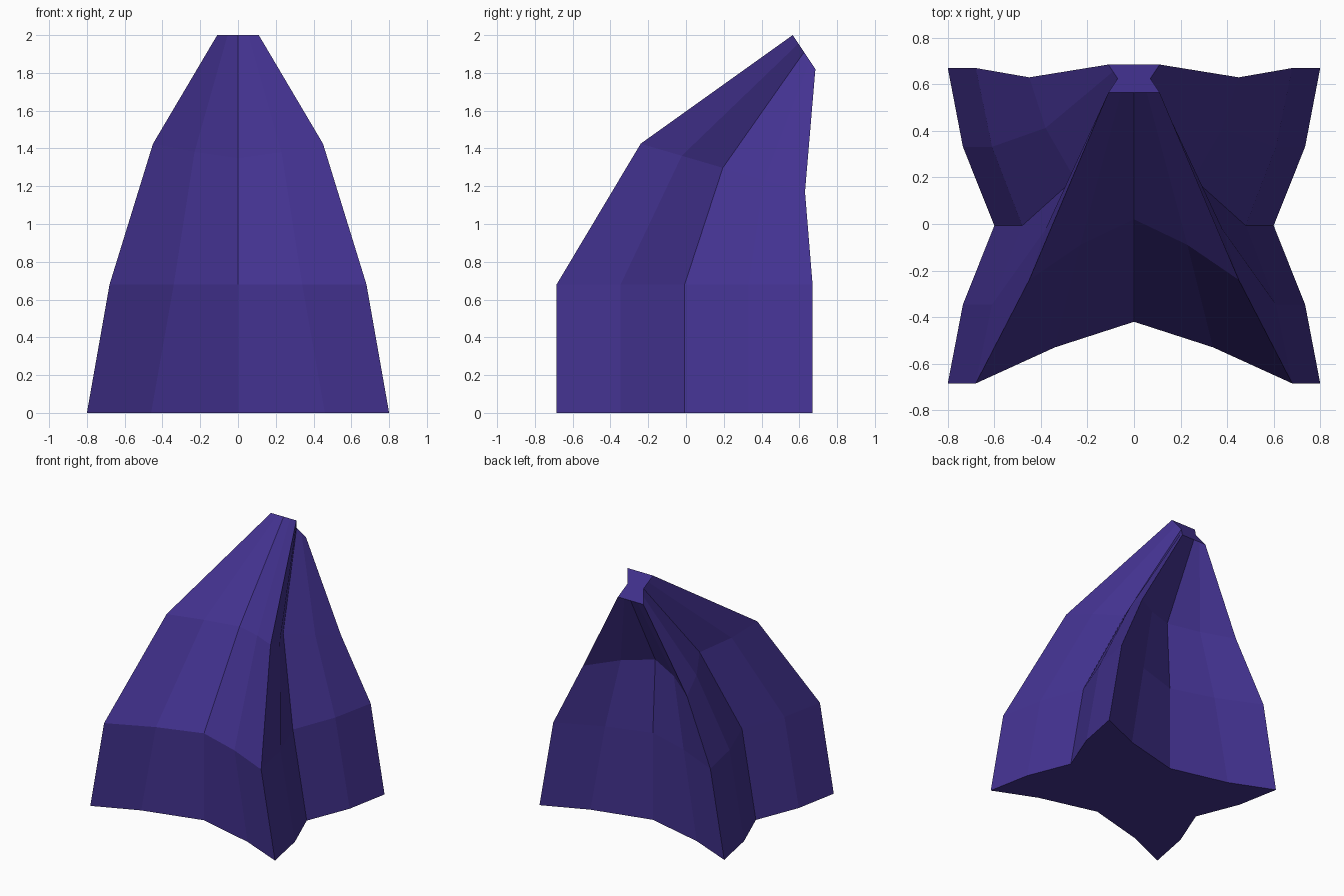
import bpy, bmesh

if "Cube" in bpy.data.objects:
    bpy.data.objects.remove(bpy.data.objects["Cube"])

purple = bpy.data.materials.new("deep purple")
purple.diffuse_color = (0.056, 0.032, 0.28, 1)
purple.use_nodes = True
purple.node_tree.nodes["Principled BSDF"].inputs["Base Color"].default_value = purple.diffuse_color

# Each ring is a pinched square lying in a tilted plane:
# front z, back z, corner x, front y, back y,
# front mid y, front quarter (x, y), side quarter x, side mid (x, y),
# back quarter (x, y), back mid y
RINGS = [
    (0.00, 0.00, 0.80, -0.685, 0.67, -0.42, (0.46, -0.54), 0.735, (0.60, -0.007), (0.46, 0.525), 0.41),
    (0.68, 0.68, 0.68, -0.685, 0.67, -0.42, (0.34, -0.53), 0.61, (0.48, -0.007), (0.34, 0.515), 0.41),
    (1.425, 1.17, 0.45, -0.24, 0.63, 0.02, (0.23, -0.09), 0.38, (0.255, 0.195), (0.23, 0.48), 0.38),
    (2.00, 1.82, 0.11, 0.565, 0.685, 0.565, (0.055, 0.565), 0.09, (0.07, 0.625), (0.055, 0.685), 0.685),
]


def ring_points(zf, zb, cx, yf, yb, fm, fq, sqx, sm, bq, bm_y):
    half = [fq, (cx, yf), (sqx, (yf + sm[1]) / 2), sm,
            (sqx, (yb + sm[1]) / 2), (cx, yb), bq]
    outline = [(0, fm)] + half + [(0, bm_y)] + [(-x, y) for x, y in reversed(half)]
    slope = (zb - zf) / (yb - yf)
    return [(x, y, zf + slope * (y - yf)) for x, y in outline]


# Bent, pinched tent: rings bridged by quads, closed at both ends
bm = bmesh.new()
loops = [[bm.verts.new(p) for p in ring_points(*r)] for r in RINGS]
n = len(loops[0])
for low, high in zip(loops, loops[1:]):
    for i in range(n):
        j = (i + 1) % n
        bm.faces.new((low[i], low[j], high[j], high[i]))
bm.faces.new(list(reversed(loops[0])))
bm.faces.new(loops[-1])
bmesh.ops.recalc_face_normals(bm, faces=bm.faces)

mesh = bpy.data.meshes.new("tent_body")
bm.to_mesh(mesh)
bm.free()
mesh.materials.append(purple)
body = bpy.data.objects.new("tent_body", mesh)
bpy.context.collection.objects.link(body)
